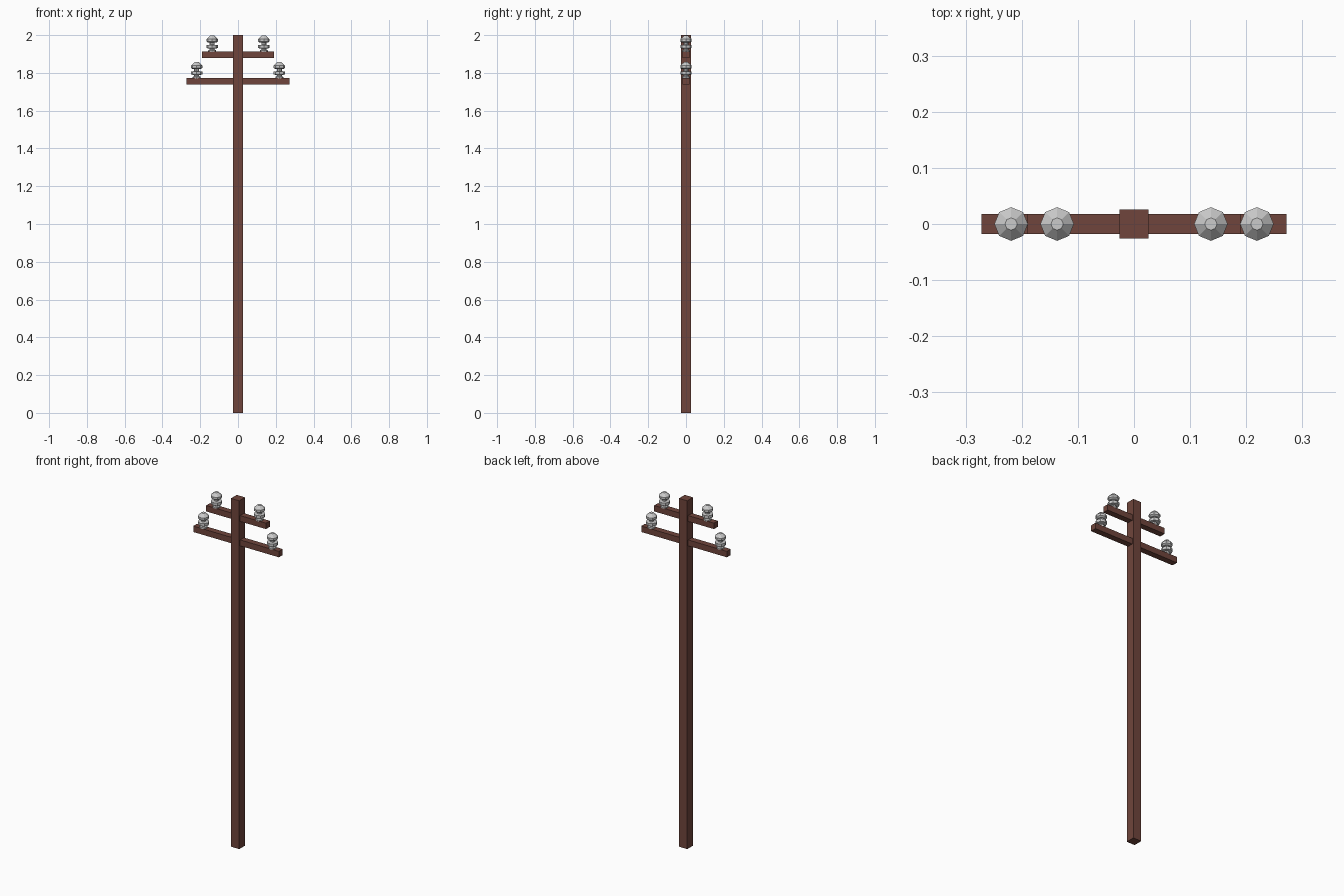
import bpy, bmesh, math

if "Cube" in bpy.data.objects:
    bpy.data.objects.remove(bpy.data.objects["Cube"])

wood = bpy.data.materials.new("brown_wood")
wood.diffuse_color = (0.16, 0.06, 0.045, 1)
wood.use_nodes = True
wood.node_tree.nodes["Principled BSDF"].inputs["Base Color"].default_value = wood.diffuse_color


def box(name, size, z):
    bm = bmesh.new()
    bmesh.ops.create_cube(bm, size=1)
    bmesh.ops.scale(bm, vec=size, verts=bm.verts)
    mesh = bpy.data.meshes.new(name)
    bm.to_mesh(mesh)
    bm.free()
    mesh.materials.append(wood)
    ob = bpy.data.objects.new(name, mesh)
    ob.location.z = z
    bpy.context.collection.objects.link(ob)


def lathe(name, profile, sides):
    """Closed solid of revolution from (radius, height) points."""
    bm = bmesh.new()
    rings = []
    for r, z in profile:
        rings.append([bm.verts.new((r * math.cos(math.tau * i / sides),
                                    r * math.sin(math.tau * i / sides), z))
                      for i in range(sides)])
    for a, b in zip(rings, rings[1:]):
        for i in range(sides):
            j = (i + 1) % sides
            bm.faces.new((a[i], a[j], b[j], b[i]))
    bm.faces.new(rings[0][::-1])
    bm.faces.new(rings[-1])
    mesh = bpy.data.meshes.new(name)
    bm.to_mesh(mesh)
    bm.free()
    return mesh


# Square pole
box("pole", (0.052, 0.052, 2.0), 1.0)

# Insulator: foot, neck, disc, neck, pointed cap
profile = [(0.021, -0.002), (0.021, 0.007), (0.013, 0.011), (0.013, 0.017),
           (0.030, 0.019), (0.030, 0.035), (0.013, 0.037), (0.013, 0.048),
           (0.023, 0.049), (0.030, 0.054), (0.030, 0.067), (0.011, 0.085)]
insulator = lathe("insulator", profile, 8)

# Cross arms, each with a mirrored pair of insulators
for level, length, z, x in (("lower", 0.544, 1.755, 0.219),
                            ("upper", 0.38, 1.895, 0.137)):
    box(level + "_arm", (length, 0.035, 0.034), z)
    for side, s in (("left", -1), ("right", 1)):
        ob = bpy.data.objects.new(f"{level}_{side}_insulator", insulator)
        ob.location = (s * x, 0, z + 0.017)
        bpy.context.collection.objects.link(ob)
